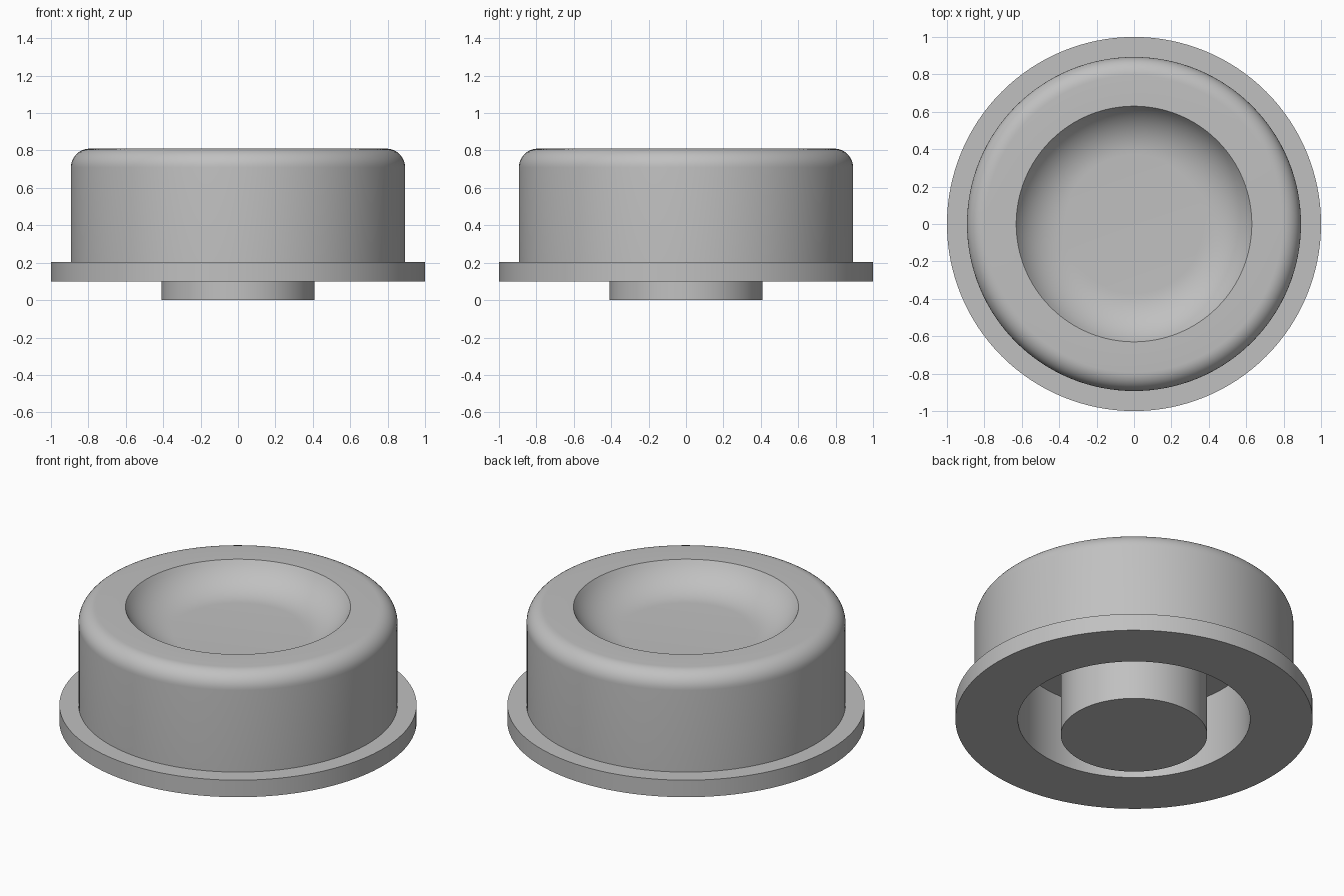
import bpy
import bmesh
from math import sin, cos, radians, tau

cube = bpy.data.objects.get("Cube")
if cube:
    bpy.data.objects.remove(cube, do_unlink=True)

SEGMENTS = 128

# Single grey plastic
grey = bpy.data.materials.new("grey_plastic")
grey.use_nodes = True
colour = (0.53, 0.53, 0.53, 1)
grey.diffuse_color = colour
grey.node_tree.nodes["Principled BSDF"].inputs["Base Color"].default_value = colour


def arc(cx, cz, radius, start, end, steps):
    """Points (r, z) along an arc; angles in degrees."""
    angles = [radians(start + (end - start) * i / steps) for i in range(steps + 1)]
    return [(cx + radius * cos(a), cz + radius * sin(a)) for a in angles]


def lathe(name, profile):
    """Revolve an (r, z) profile, running from axis to axis, about z."""
    bm = bmesh.new()
    verts = [bm.verts.new((r, 0, z)) for r, z in profile]
    edges = [bm.edges.new(pair) for pair in zip(verts, verts[1:])]
    bmesh.ops.spin(bm, geom=verts + edges, cent=(0, 0, 0), axis=(0, 0, 1),
                   angle=tau, steps=SEGMENTS, use_duplicate=False)
    bmesh.ops.remove_doubles(bm, verts=bm.verts, dist=1e-5)
    bmesh.ops.recalc_face_normals(bm, faces=bm.faces)
    mesh = bpy.data.meshes.new(name)
    bm.to_mesh(mesh)
    bm.free()
    mesh.materials.append(grey)
    obj = bpy.data.objects.new(name, mesh)
    bpy.context.collection.objects.link(obj)
    bpy.ops.object.select_all(action="DESELECT")
    obj.select_set(True)
    bpy.context.view_layer.objects.active = obj
    bpy.ops.object.shade_smooth_by_angle(angle=radians(30))
    return obj


# Cap heights and radii
TOP, CEILING = 0.81, 0.54
CAP_R, DISH_R, HOLE_R, STEM_R = 0.893, 0.63, 0.65, 0.41
FLANGE_LOW, FLANGE_HIGH = 0.10, 0.205
FILLET = 0.10

# Finger dish: flat floor blending up to a crisp rim
BLEND, SLOPE = 0.30, 60
floor_r = DISH_R - BLEND * sin(radians(SLOPE))
floor_z = TOP - BLEND * (1 - cos(radians(SLOPE)))
dish = arc(floor_r, floor_z + BLEND, BLEND, -90, SLOPE - 90, 12)

# Hollow cap with rounded shoulder and bottom flange
shoulder = arc(CAP_R - FILLET, TOP - FILLET, FILLET, 90, 0, 10)
flange = [(CAP_R, FLANGE_HIGH), (1, FLANGE_HIGH), (1, FLANGE_LOW), (HOLE_R, FLANGE_LOW)]
hollow = [(HOLE_R, CEILING), (0, CEILING)]
lathe("button_cap", [(0, floor_z)] + dish + shoulder + flange + hollow)

# Central plunger, reaching up into the cap
lathe("plunger_stem", [(0, 0), (STEM_R, 0), (STEM_R, CEILING + 0.02), (0, CEILING + 0.02)])
